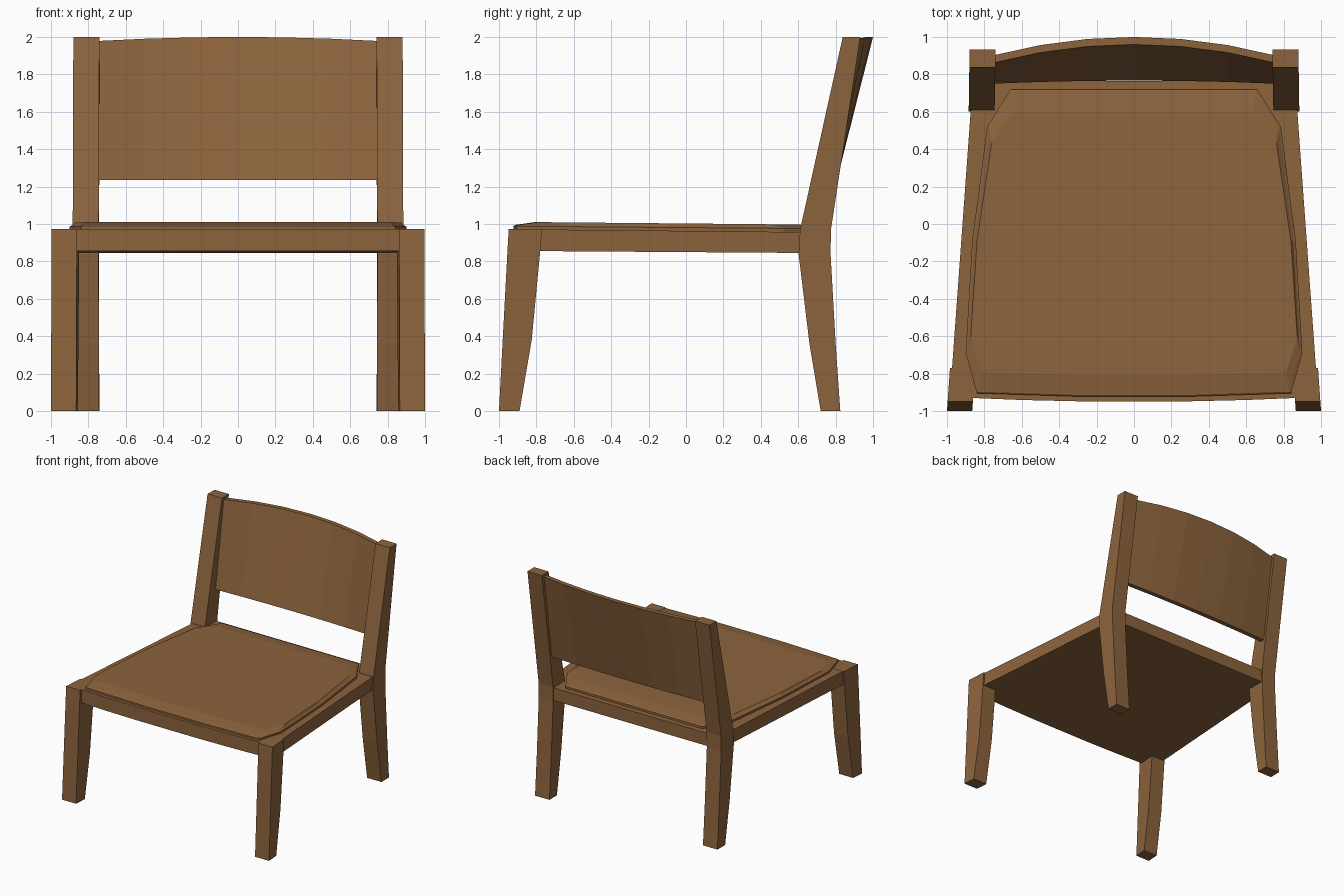
import bpy, bmesh

if "Cube" in bpy.data.objects:
    bpy.data.objects.remove(bpy.data.objects["Cube"])

wood = bpy.data.materials.new("brown wood")
wood.diffuse_color = (0.265, 0.127, 0.047, 1)
wood.use_nodes = True
wood.node_tree.nodes["Principled BSDF"].inputs["Base Color"].default_value = wood.diffuse_color


def loft(name, rings):
    """Join equal-length point rings into a closed solid."""
    bm = bmesh.new()
    vs = [[bm.verts.new(p) for p in r] for r in rings]
    n = len(rings[0])
    for a, b in zip(vs, vs[1:]):
        for i in range(n):
            j = (i + 1) % n
            bm.faces.new((a[i], a[j], b[j], b[i]))
    bm.faces.new(vs[0][::-1])
    bm.faces.new(vs[-1])
    bmesh.ops.recalc_face_normals(bm, faces=bm.faces)
    me = bpy.data.meshes.new(name)
    bm.to_mesh(me)
    bm.free()
    me.materials.append(wood)
    ob = bpy.data.objects.new(name, me)
    bpy.context.collection.objects.link(ob)
    return ob


def leg(name, levels, x_in, x_out, shear, y_ref):
    """Leg from (z, y_front, y_back) levels; sides lean inwards with y."""
    for side, s in (("right", 1), ("left", -1)):
        rings = []
        for z, y0, y1 in levels:
            d0, d1 = shear * (y0 - y_ref), shear * (y1 - y_ref)
            rings.append([(s * (x_in - d0), y0, z), (s * (x_out - d0), y0, z),
                          (s * (x_out - d1), y1, z), (s * (x_in - d1), y1, z)])
        loft(f"{side}_{name}", rings)


def mirrored(half):
    """Close a right-hand outline (front to back) with its mirror image."""
    return half + [(-x, y) for x, y in reversed(half)]


# tapered legs, the back pair running up into the back posts
leg("front_leg", [(0, -1.0, -0.89), (0.38, -0.98, -0.825),
                  (0.85, -0.955, -0.78), (0.972, -0.948, -0.77)],
    0.865, 1.0, 0.07, -1.0)
leg("back_leg", [(0, 0.72, 0.825), (0.36, 0.66, 0.80), (0.84, 0.602, 0.773),
                 (0.97, 0.61, 0.775), (2.0, 0.838, 0.932)],
    0.745, 0.884, 0.015, 0.6)

# solid seat frame with bowed front, dropping slightly to the back
frame = mirrored([(0.3, -0.948), (0.6, -0.941), (0.87, -0.93), (0.975, -0.8),
                  (0.872, 0.62), (0.80, 0.765)])
loft("seat_frame", [[(x, y, z - k * (y + 0.9)) for x, y in frame]
                    for z, k in ((0.856, 0.007), (0.972, 0.01))])

# thin padded seat
pad = mirrored([(0.3, -0.922), (0.84, -0.905), (0.9, -0.69), (0.865, -0.09),
                (0.785, 0.52), (0.66, 0.72)])
loft("seat_pad", [[(x * sx, -0.1 + (y + 0.1) * sy, z - 0.008 * (y + 0.9))
                   for x, y in pad]
                  for sx, sy, z in ((1, 1, 0.965), (1, 1, 0.988),
                                    (0.985, 0.99, 0.995), (0.97, 0.86, 1.01))])

# curved back panel, bowing more towards the top
rings = []
for x in (-0.76, -0.5, -0.25, 0, 0.25, 0.5, 0.76):
    bow = 1 - (x / 0.76) ** 2
    y_top, y_low = 0.86 + 0.1 * bow, 0.75 + 0.017 * bow
    z = 1.978 + 0.022 * bow
    rings.append([(x, y_low, 1.235), (x, y_low + 0.04, 1.235),
                  (x, y_top + 0.04, z), (x, y_top, z)])
loft("back_panel", rings)
